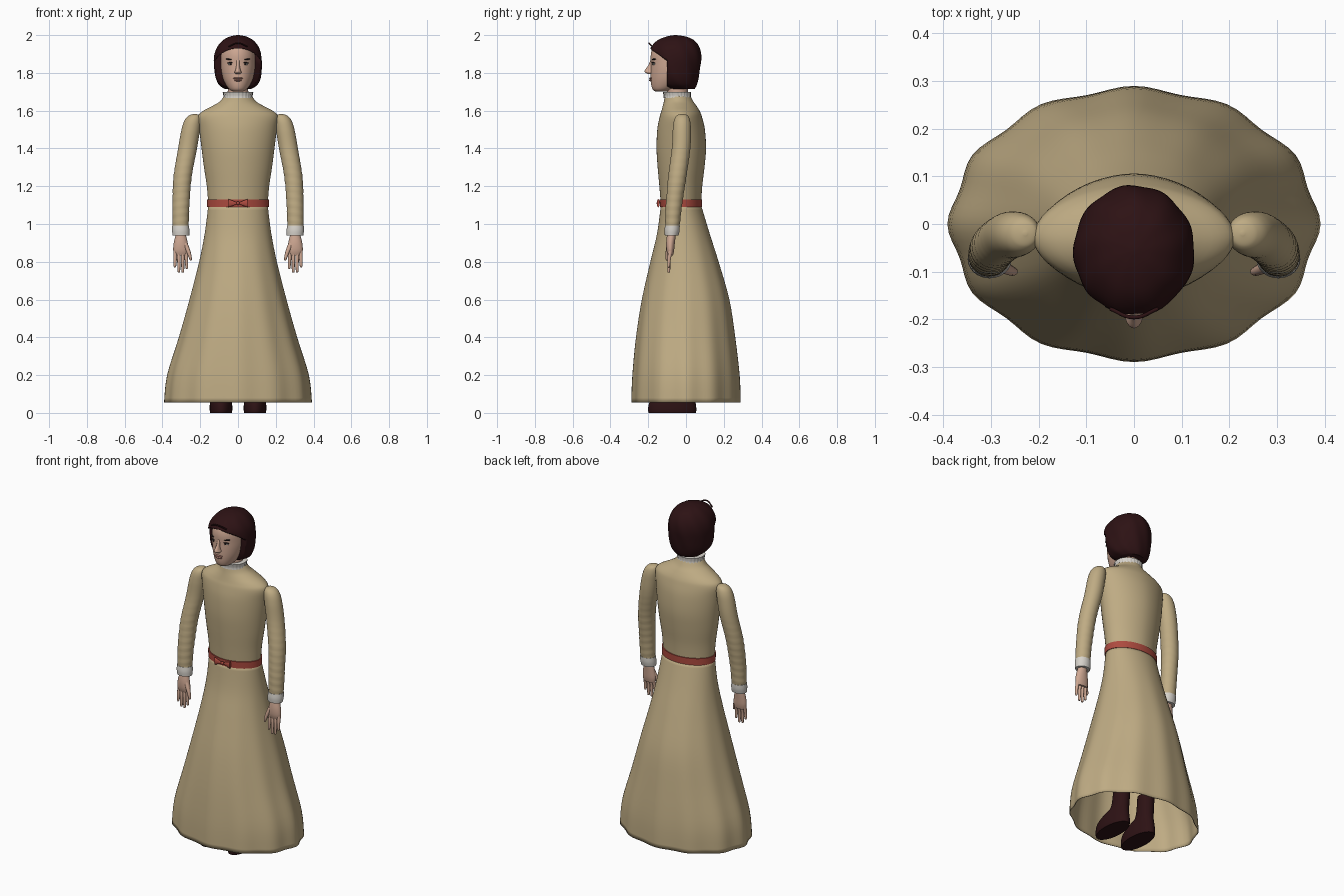
import bpy, bmesh
from math import sin, cos, pi, radians, copysign
from mathutils import Matrix, Vector

if "Cube" in bpy.data.objects:
    bpy.data.objects.remove(bpy.data.objects["Cube"])


def material(name, r, g, b):
    m = bpy.data.materials.new(name)
    m.use_nodes = True
    m.diffuse_color = (r, g, b, 1)
    bsdf = m.node_tree.nodes["Principled BSDF"]
    bsdf.inputs["Base Color"].default_value = (r, g, b, 1)
    bsdf.inputs["Roughness"].default_value = 0.8
    return m


TAN = material("tan cloth", 0.52, 0.41, 0.23)
RED = material("red ribbon", 0.42, 0.07, 0.05)
BROWN = material("dark brown", 0.026, 0.006, 0.007)
SKIN = material("skin", 0.62, 0.39, 0.29)
WHITE = material("white linen", 0.68, 0.65, 0.6)
LIP = material("lip", 0.4, 0.19, 0.15)
BLACK = material("brow black", 0.015, 0.01, 0.01)


def finish(name, bm, mat, angle=50):
    bmesh.ops.recalc_face_normals(bm, faces=bm.faces)
    me = bpy.data.meshes.new(name)
    bm.to_mesh(me)
    bm.free()
    me.materials.append(mat)
    ob = bpy.data.objects.new(name, me)
    bpy.context.collection.objects.link(ob)
    bpy.ops.object.select_all(action="DESELECT")
    ob.select_set(True)
    bpy.context.view_layer.objects.active = ob
    bpy.ops.object.shade_smooth_by_angle(angle=radians(angle))
    return ob


def smooth_rings(rings, steps):
    """Catmull-Rom interpolation of ring tuples."""
    out = []
    for i in range(len(rings) - 1):
        quad = [rings[max(i - 1, 0)], rings[i], rings[i + 1], rings[min(i + 2, len(rings) - 1)]]
        for k in range(steps):
            t = k / steps
            out.append([b + 0.5 * t * (c - a + t * (2 * a - 5 * b + 4 * c - d + t * (3 * (b - c) + d - a)))
                        for a, b, c, d in zip(*quad)])
    return out + [list(rings[-1])]


def loft(name, rings, mat, n=48, steps=4, power=2, wave=None, caps=(True, True), side=1):
    """Skin horizontal rings given as (z, centre x, centre y, radius x, radius y)."""
    bm = bmesh.new()
    loops = []
    for z, cx, cy, rx, ry in smooth_rings(rings, steps):
        loop = []
        for i in range(n):
            t = 2 * pi * i / n
            f = 1 + (wave(t, z) if wave else 0)
            px, py = (copysign(abs(v) ** (2 / power), v) for v in (cos(t), sin(t)))
            loop.append(bm.verts.new((side * (cx + rx * f * px), cy + ry * f * py, z)))
        loops.append(loop)
    for a, b in zip(loops, loops[1:]):
        for i in range(n):
            j = (i + 1) % n
            bm.faces.new((a[i], a[j], b[j], b[i]))
    for cap, loop in zip(caps, (loops[0], loops[-1])):
        if cap:
            bm.faces.new(loop)
    return finish(name, bm, mat)


def ball(name, pos, size, mat, tilt=0):
    bm = bmesh.new()
    m = Matrix.Translation(pos) @ Matrix.Rotation(tilt, 4, "Y") @ Matrix.Diagonal((*size, 1))
    bmesh.ops.create_uvsphere(bm, u_segments=20, v_segments=12, radius=1, matrix=m)
    return finish(name, bm, mat)


def spans(rows):
    """Turn (z, half width, front y, back y) into ring tuples."""
    return [(z, 0, (f + b) / 2, w, (b - f) / 2) for z, w, f, b in rows]


# Dress
skirt = loft("skirt", spans([
    (0.055, 0.385, -0.285, 0.285), (0.2, 0.37, -0.28, 0.28), (0.4, 0.31, -0.262, 0.258),
    (0.6, 0.255, -0.232, 0.228), (0.8, 0.205, -0.188, 0.172), (0.95, 0.176, -0.153, 0.125),
    (1.1, 0.157, -0.133, 0.08)]), TAN, n=96, caps=(False, False),
    wave=lambda t, z: 0.018 * cos(12 * t) * max(0, 1 - z))
hem = skirt.modifiers.new("cloth thickness", "SOLIDIFY")
hem.thickness = 0.004
loft("bodice", spans([
    (1.1, 0.157, -0.133, 0.08), (1.2, 0.165, -0.141, 0.086), (1.3, 0.18, -0.15, 0.098),
    (1.4, 0.193, -0.156, 0.106), (1.5, 0.205, -0.152, 0.1), (1.565, 0.212, -0.14, 0.085),
    (1.595, 0.19, -0.131, 0.074), (1.625, 0.135, -0.123, 0.056), (1.65, 0.095, -0.117, 0.038),
    (1.685, 0.07, -0.11, 0.02)]), TAN, power=1.85)

# Belt and bow
loft("belt", spans([(1.09, 0.163, -0.138, 0.085), (1.13, 0.163, -0.14, 0.086)]), RED, steps=1, power=1.95)
for s, label in ((1, "left"), (-1, "right")):
    bm = bmesh.new()
    place = (Matrix.Translation((s * 0.028, -0.147, 1.11)) @ Matrix.Diagonal((1, 0.35, 1, 1))
             @ Matrix.Rotation(-s * pi / 2, 4, "Y"))
    bmesh.ops.create_cone(bm, cap_ends=True, segments=12, radius1=0.022, radius2=0.005,
                          depth=0.045, matrix=place)
    finish(label + "_bow_loop", bm, RED)
ball("bow_knot", (0, -0.148, 1.11), (0.009, 0.008, 0.01), RED)

# Collar and neck
loft("collar", spans([(1.667, 0.077, -0.117, 0.026), (1.68, 0.076, -0.117, 0.024),
                      (1.7, 0.08, -0.122, 0.026)]), WHITE, n=96,
     wave=lambda t, z: 0.02 * cos(24 * t))
loft("neck", spans([(1.66, 0.055, -0.1, 0.01), (1.78, 0.053, -0.1, 0.01)]), SKIN)

# Sleeves, cuffs and hands
def wrinkles(t, z):
    return 0.02 * sin(z * 150 + cos(t)) * min(1, max(0, (1.42 - z) * 5))


for s, label in ((1, "left"), (-1, "right")):
    loft(label + "_sleeve", [
        (0.985, 0.304, -0.072, 0.042, 0.038), (1.1, 0.302, -0.064, 0.045, 0.043),
        (1.25, 0.293, -0.046, 0.048, 0.048), (1.4, 0.267, -0.026, 0.05, 0.049),
        (1.5, 0.25, -0.022, 0.049, 0.048), (1.55, 0.239, -0.021, 0.043, 0.042),
        (1.575, 0.231, -0.02, 0.028, 0.028), (1.583, 0.228, -0.02, 0.004, 0.004)],
        TAN, n=32, steps=12, wave=wrinkles, side=s)
    loft(label + "_cuff", [(0.938, 0.302, -0.076, 0.044, 0.036), (0.965, 0.303, -0.074, 0.046, 0.04),
                           (0.992, 0.304, -0.072, 0.044, 0.039)], WHITE, n=32, side=s)
    loft(label + "_palm", [
        (0.833, 0.301, -0.082, 0.034, 0.013), (0.86, 0.302, -0.083, 0.041, 0.02),
        (0.9, 0.303, -0.082, 0.037, 0.023), (0.945, 0.303, -0.077, 0.026, 0.023)], SKIN, n=20, side=s)
    for i, tip in enumerate((0.762, 0.742, 0.744, 0.77)):
        base, end = 0.275 + 0.019 * i, 0.271 + 0.021 * i
        loft(f"{label}_finger_{i + 1}", [
            (tip, end, -0.092, 0.003, 0.003), (tip + 0.008, end, -0.091, 0.007, 0.007),
            (0.81, (base + end) / 2, -0.09, 0.009, 0.009), (0.86, base, -0.082, 0.01, 0.012)],
            SKIN, n=12, side=s)
    loft(label + "_thumb", [
        (0.806, 0.25, -0.1, 0.003, 0.003), (0.815, 0.251, -0.1, 0.007, 0.008),
        (0.85, 0.261, -0.097, 0.011, 0.011), (0.9, 0.281, -0.087, 0.014, 0.014)], SKIN, n=12, side=s)

    # Boots
    loft(label + "_boot", [
        (0, 0.09, -0.073, 0.057, 0.125), (0.02, 0.09, -0.073, 0.06, 0.128),
        (0.06, 0.09, -0.07, 0.058, 0.12), (0.09, 0.089, -0.048, 0.052, 0.093),
        (0.125, 0.087, -0.015, 0.044, 0.058), (0.24, 0.085, 0, 0.045, 0.05)],
        BROWN, n=32, side=s)

# Head
loft("head", spans([
    (1.702, 0.028, -0.162, -0.1), (1.712, 0.045, -0.176, -0.07), (1.735, 0.063, -0.184, -0.02),
    (1.77, 0.08, -0.187, 0.02), (1.81, 0.09, -0.187, 0.04), (1.85, 0.094, -0.186, 0.05),
    (1.9, 0.092, -0.186, 0.05), (1.94, 0.078, -0.17, 0.04), (1.97, 0.04, -0.12, 0)]), SKIN)

# Face
loft("nose", [(1.793, 0, -0.188, 0.012, 0.012), (1.803, 0, -0.19, 0.019, 0.027),
              (1.815, 0, -0.19, 0.014, 0.027), (1.84, 0, -0.184, 0.009, 0.016),
              (1.868, 0, -0.18, 0.009, 0.008)], SKIN, n=20)
ball("upper_lip", (0, -0.185, 1.771), (0.027, 0.01, 0.005), LIP)
ball("lower_lip", (0, -0.185, 1.761), (0.022, 0.011, 0.006), LIP)
for s, label in ((1, "left"), (-1, "right")):
    ball(label + "_eye", (s * 0.038, -0.166, 1.847), (0.016, 0.012, 0.007), WHITE)
    ball(label + "_iris", (s * 0.038, -0.174, 1.847), (0.006, 0.006, 0.006), BLACK)
    ball(label + "_lash", (s * 0.039, -0.17, 1.854), (0.019, 0.012, 0.0035), BLACK, s * 0.1)
    ball(label + "_eyebrow", (s * 0.041, -0.167, 1.871), (0.023, 0.013, 0.004), BLACK, -s * 0.12)

# Bobbed hair with a face opening
hair = loft("hair", spans([
    (1.715, 0.07, -0.085, 0.045), (1.735, 0.1, -0.13, 0.056), (1.77, 0.118, -0.165, 0.066),
    (1.82, 0.125, -0.185, 0.075), (1.88, 0.126, -0.194, 0.081), (1.93, 0.113, -0.19, 0.072),
    (1.97, 0.083, -0.155, 0.045), (1.992, 0.045, -0.105, 0.0), (2, 0.005, -0.06, -0.05)]),
    BROWN, n=72, wave=lambda t, z: 0.014 * cos(9 * t + 25 * z))
bm = bmesh.new()
opening = (Matrix.Translation((0, -0.26, 1.8)) @ Matrix.Rotation(pi / 2, 4, "X")
           @ Matrix.Diagonal((0.14, 0.13, 1, 1)))
bmesh.ops.create_cone(bm, cap_ends=True, segments=48, radius1=1, radius2=1, depth=0.32, matrix=opening)
cutter = finish("face_opening_cutter", bm, BROWN)
cutter.hide_render = True
cut = hair.modifiers.new("face opening", "BOOLEAN")
cut.object, cut.operation, cut.solver = cutter, "DIFFERENCE", "EXACT"
bpy.context.view_layer.objects.active = hair
bpy.ops.object.modifier_apply(modifier=cut.name)
bpy.data.objects.remove(cutter)

# Loose strand above the forehead
curve = bpy.data.curves.new("fringe_strand", "CURVE")
curve.dimensions, curve.bevel_depth = "3D", 0.004
strand = curve.splines.new("BEZIER")
strand.bezier_points.add(2)
for p, co in zip(strand.bezier_points, ((-0.05, -0.178, 1.94), (0, -0.196, 1.958), (0.05, -0.178, 1.94))):
    p.co = Vector(co)
    p.handle_left_type = p.handle_right_type = "AUTO"
curve.materials.append(BROWN)
bpy.context.collection.objects.link(bpy.data.objects.new("fringe_strand", curve))
